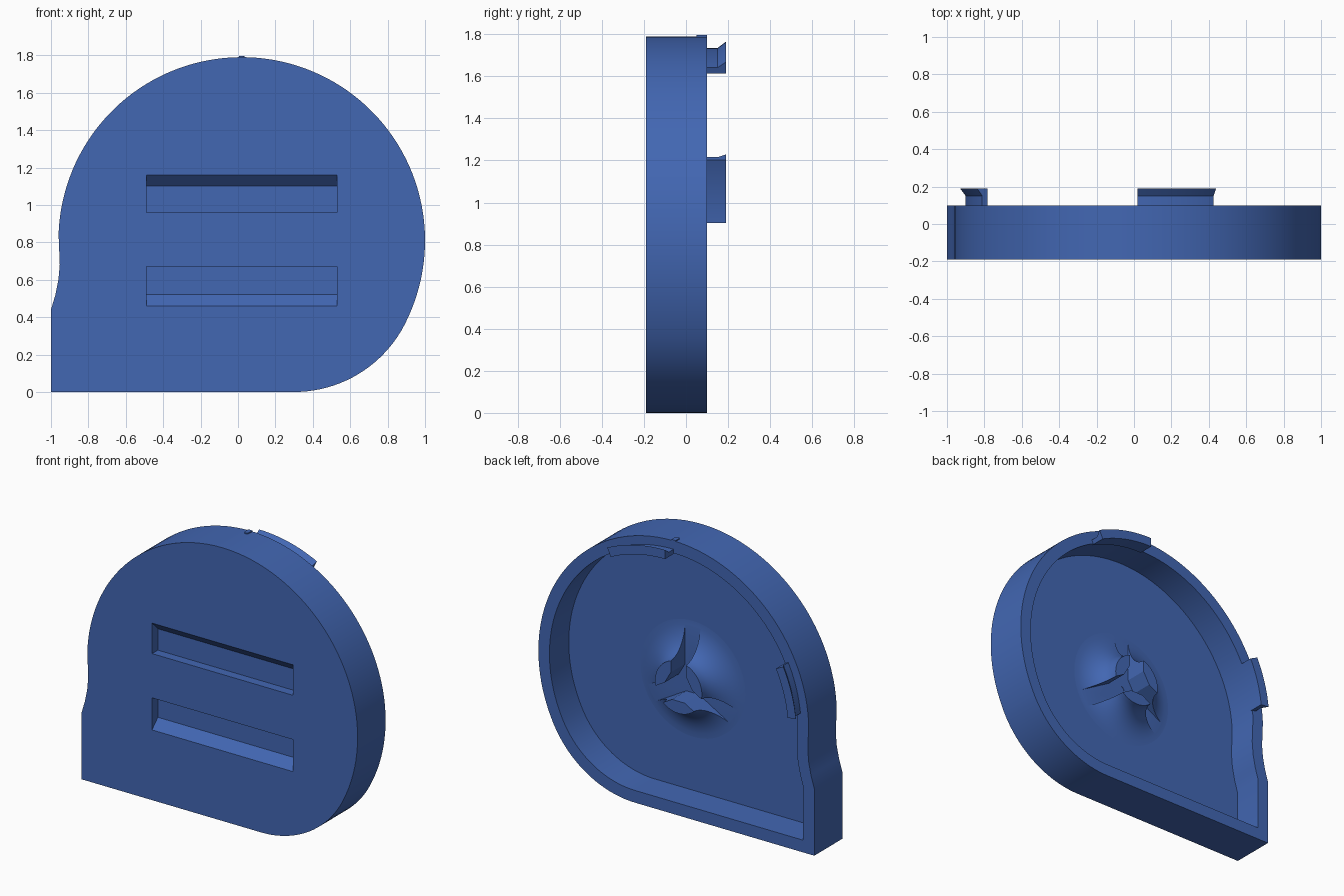
import bpy, bmesh, math

if "Cube" in bpy.data.objects:
    bpy.data.objects.remove(bpy.data.objects["Cube"])

CX, CZ, R = 0.02, 0.81, 0.98        # centre and radius of the round case
FRONT, FLOOR, BACK = -0.19, -0.10, 0.10

blue = bpy.data.materials.new("case blue")
blue.diffuse_color = (0.055, 0.135, 0.45, 1)
blue.use_nodes = True
blue.node_tree.nodes["Principled BSDF"].inputs["Base Color"].default_value = blue.diffuse_color


def finish(name, bm):
    bmesh.ops.recalc_face_normals(bm, faces=bm.faces[:])
    me = bpy.data.meshes.new(name)
    bm.to_mesh(me)
    bm.free()
    ob = bpy.data.objects.new(name, me)
    bpy.context.collection.objects.link(ob)
    me.materials.append(blue)
    return ob


def loft(name, rings, closed=False):
    """Skin equal-length rings of points; cap the ends unless closed."""
    bm = bmesh.new()
    vs = [[bm.verts.new(p) for p in ring] for ring in rings]
    n = len(rings[0])
    pairs = list(zip(vs, vs[1:])) + ([(vs[-1], vs[0])] if closed else [])
    for a, b in pairs:
        for i in range(n):
            j = (i + 1) % n
            bm.faces.new((a[i], a[j], b[j], b[i]))
    if not closed:
        bm.faces.new(vs[0])
        bm.faces.new(vs[-1])
    return finish(name, bm)


def sweep(name, profile, a0, a1, steps, closed=False):
    """Turn a (radius, y) profile about the case centre."""
    rings = []
    for k in range(steps if closed else steps + 1):
        a = math.radians(a0 + (a1 - a0) * k / steps)
        rings.append([(CX + r * math.cos(a), y, CZ + r * math.sin(a)) for r, y in profile])
    return loft(name, rings, closed)


def cut(ob, cutter):
    cutter.hide_render = True
    m = ob.modifiers.new("cut", 'BOOLEAN')
    m.operation, m.solver, m.object = 'DIFFERENCE', 'EXACT', cutter
    bpy.context.view_layer.objects.active = ob
    bpy.ops.object.modifier_apply(modifier=m.name)
    bpy.data.objects.remove(cutter)


def smooth(ob):
    bpy.ops.object.select_all(action='DESELECT')
    ob.select_set(True)
    bpy.context.view_layer.objects.active = ob
    bpy.ops.object.shade_smooth_by_angle(angle=math.radians(25))


def arc(cx, cz, r, a0, a1, n):
    return [(cx + r * math.cos(math.radians(a0 + (a1 - a0) * k / n)),
             cz + r * math.sin(math.radians(a0 + (a1 - a0) * k / n))) for k in range(n + 1)]


def inset(pts, d):
    """Mitred inward offset of a counter-clockwise outline."""
    out = []
    for i, (x, z) in enumerate(pts):
        (px, pz), (qx, qz) = pts[i - 1], pts[(i + 1) % len(pts)]
        l1, l2 = math.hypot(x - px, z - pz), math.hypot(qx - x, qz - z)
        n1 = (-(z - pz) / l1, (x - px) / l1)
        n2 = (-(qz - z) / l2, (qx - x) / l2)
        k = d / (1 + n1[0] * n2[0] + n1[1] * n2[1])
        out.append((x + (n1[0] + n2[0]) * k, z + (n1[1] + n2[1]) * k))
    return out


# Case shell: outline with flat base, square corner and thumb dip
outline = [(-1, 0)] + arc(0.3, 0.665, 0.665, -90, -27.4, 20)
outline += arc(CX, CZ, R, -27.4, 178, 80)[1:]
outline += [(-0.956, 0.76), (-0.953, 0.68), (-0.96, 0.60), (-0.976, 0.52), (-1, 0.44)]
inner = inset(outline, 0.08)
layers = [(outline, FRONT), (outline, BACK), (inner, BACK), (inner, FLOOR)]
case = loft("case_shell", [[(x, y, z) for x, z in pts] for pts, y in layers])

# Two ramped slots in the front face
for far, wide, deep in ((0.96, 1.18, 1.10), (0.67, 0.44, 0.52)):
    prof = [(-0.21, far), (-0.21, wide), (-0.13, deep), (-0.13, far)]
    cut(case, loft("slot_cutter", [[(x, y, z) for y, z in prof] for x in (-0.49, 0.53)]))
smooth(case)

# Snap tabs with a flared lip on the back rim
tab = [(0.895, 0.09), (0.925, 0.09), (0.925, 0.15), (0.955, 0.19), (0.895, 0.19)]
for name, a0, a1 in (("top_tab", 64, 90), ("side_tab", 154, 174)):
    smooth(sweep(name, tab, a0, a1, 12))

# Flared hub in the middle of the cavity, split by three channels
flare = [(0.38 - 0.21 * math.cos(t), 0.05 - 0.15 * math.sin(t))
         for t in [math.pi / 2 * k / 10 for k in range(11)]]
hub = sweep("hub", [(0.02, -0.11), (0.02, 0.05)] + flare + [(0.38, -0.11)], 0, 360, 64, True)
tri = [(CX + 0.18 * math.cos(math.radians(a)), CZ + 0.18 * math.sin(math.radians(a)))
       for a in (90, 210, 330)]
cut(hub, loft("bore_cutter", [[(x, y, z) for x, z in tri] for y in (-0.098, 0.2)]))
for a in (90, 210, 330):
    c, s = math.cos(math.radians(a)), math.sin(math.radians(a))
    bar = [(CX + u * c - v * s, CZ + u * s + v * c)
           for u, v in ((0, -0.055), (0.5, -0.055), (0.5, 0.055), (0, 0.055))]
    cut(hub, loft("channel_cutter", [[(x, y, z) for x, z in bar] for y in (-0.098, 0.2)]))
smooth(hub)

# Small round-ended nub on the crown
nub = [(0.035, BACK), (0.005, BACK)] + arc(CX, 0.065, 0.015, 180, 360, 8)
loft("crown_nub", [[(x, y, z) for x, y in nub] for z in (1.76, 1.796)])
